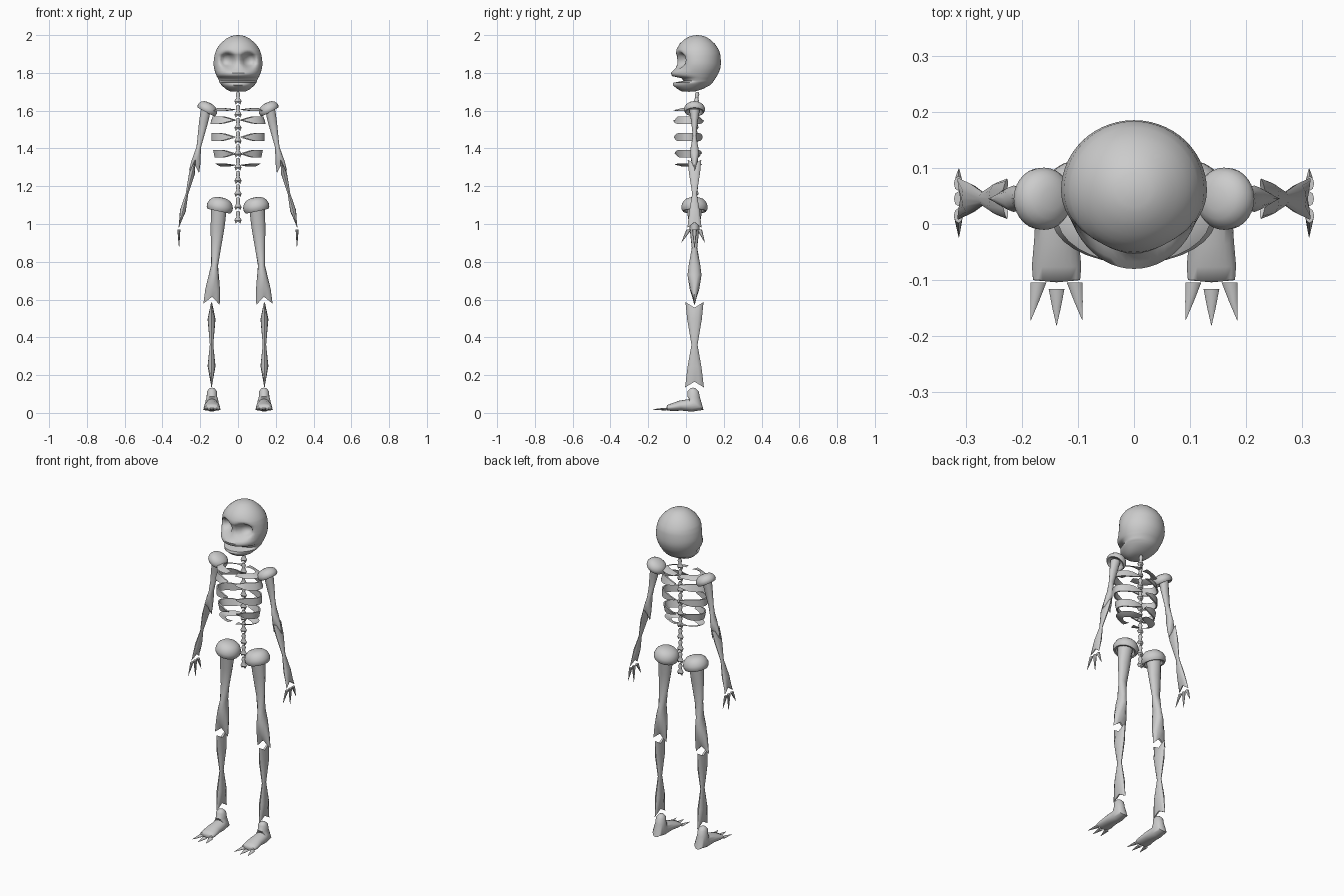
import bpy, bmesh, math
from mathutils import Vector, Matrix

if "Cube" in bpy.data.objects:
    bpy.data.objects.remove(bpy.data.objects["Cube"])


def make(name, rings, tips=None, closed=False, angle=40):
    """Skin a list of vertex rings; tips are optional end centre points."""
    bm = bmesh.new()
    vr = [[bm.verts.new(p) for p in r] for r in rings]
    n = len(vr[0])
    pairs = list(zip(vr, vr[1:])) + ([(vr[-1], vr[0])] if closed else [])
    for a, b in pairs:
        for i in range(n):
            j = (i + 1) % n
            bm.faces.new((a[i], a[j], b[j], b[i]))
    if tips:
        for ring, tip in ((vr[0], tips[0]), (vr[-1], tips[1])):
            c = bm.verts.new(tip)
            for i in range(n):
                bm.faces.new((ring[i], ring[(i + 1) % n], c))
    bmesh.ops.recalc_face_normals(bm, faces=bm.faces)
    me = bpy.data.meshes.new(name)
    bm.to_mesh(me)
    bm.free()
    ob = bpy.data.objects.new(name, me)
    bpy.context.collection.objects.link(ob)
    bpy.context.view_layer.objects.active = ob
    ob.select_set(True)
    bpy.ops.object.shade_smooth_by_angle(angle=math.radians(angle))
    ob.select_set(False)
    return ob


def circle(n):
    return [(math.cos(2 * math.pi * i / n), math.sin(2 * math.pi * i / n)) for i in range(n)]


def bone(name, a, b, profile, scale=1, fork=(0, 0), axis=0):
    """Tapered bone from a to b; the ends are notched by fork depth across the axis."""
    a, b = Vector(a), Vector(b)
    d = b - a
    dn = d.normalized()
    v = Vector((0, 1, 0))
    u = v.cross(dn).normalized()
    rings = []
    for k, (t, rx, ry) in enumerate(profile):
        cut = fork[0] if k == 0 else -fork[1] if k == len(profile) - 1 else 0
        rings.append([a + d * t + u * rx * scale * p[0] + v * ry * scale * p[1]
                      + dn * cut * (1 - abs(p[axis])) for p in circle(12)])
    return make(name, rings, (a + dn * fork[0], b - dn * fork[1]))


def cap(name, centre, r, h, tilt):
    """Domed joint cap with a hollow underside."""
    prof = [(0.35, 0.96), (0.65, 0.84), (0.87, 0.6), (0.99, 0.25), (0.98, -0.05), (0.88, -0.25),
            (0.74, -0.22), (0.66, 0.05), (0.35, 0.3)]
    m = Matrix.Translation(centre) @ Matrix.Rotation(tilt, 4, 'Y')
    rings = [[m @ Vector((r * pr * c, r * pr * s, h * pz)) for c, s in circle(28)] for pr, pz in prof]
    make(name, rings, (m @ Vector((0, 0, h)), m @ Vector((0, 0, h * 0.35))), angle=60)


def claw(name, base, tip, u, v):
    """Flattened pointed claw."""
    base, tip, u, v = map(Vector, (base, tip, u, v))
    rings = [[base.lerp(tip, t) + (u * c + v * s) * k for c, s in circle(8)]
             for t, k in ((0, 1), (0.5, 0.55), (0.97, 0.04))]
    make(name, rings, (base, tip))


# Skull: stacked rings of z, half width, front y, back y
rows = [(1.998, .02, .04, .08), (1.993, .04, .02, .10), (1.98, .064, -.005, .124), (1.955, .093, -.033, .152),
        (1.925, .114, -.05, .172), (1.905, .121, -.053, .18), (1.89, .125, -.048, .183),
        (1.85, .13, -.044, .185), (1.825, .127, -.055, .182), (1.80, .12, -.08, .173),
        (1.783, .113, -.074, .164), (1.772, .107, -.025, .156), (1.758, .1, -.012, .147),
        (1.748, .097, -.066, .14), (1.735, .087, -.07, .127), (1.715, .066, -.046, .09), (1.702, .042, -.022, .05)]
fine = []
for p, q in zip(rows, rows[1:]):
    fine += [p, tuple((m + n) / 2 for m, n in zip(p, q))]
fine.append(rows[-1])
rings = []
for z, w, yf, yb in fine:
    ym = max(min(.06, yf + (yb - yf) * .55), yf)
    ring = []
    for c, s in circle(56):
        x = w * c
        y = ym + s * ((yb - ym) if s > 0 else (ym - yf))
        if s < 0:  # eye sockets
            e = ((abs(x) - .056) / .036) ** 2 + ((z - 1.868) / .036) ** 2
            y += .05 * math.exp(-e * e) * min(1, -s * 1.6)
        ring.append((x, y, z))
    rings.append(ring)
make("skull", rings, ((0, .06, 2.0), (0, .015, 1.70)), angle=60)

# Spine of pinched vertebrae
vertebra = [(0, .007, .006), (.2, .012, .012), (.45, .008, .008), (.75, .019, .014), (1, .012, .006)]
for i in range(10):
    z = 1.70 - i * .07
    y = .06 if i == 0 else .053
    bone("vertebra", (0, y, z), (0, .053, z - .067), vertebra, 1, (0, .012))

# Ribs: curved bands of z, half width, half height, inward slant
for z, rx, hh, slant in ((1.605, .118, .008, .03), (1.55, .137, .02, .012), (1.46, .137, .021, 0),
                         (1.372, .124, .02, -.008), (1.312, .103, .008, -.03)):
    for s in (1, -1):
        rings = []
        for k in range(15):
            t = k / 14
            ang = math.radians(84 - 162 * t)
            taper = min(1, .15 + 5 * min(t, 1 - t))
            ring = []
            for e, f in ((-1, -1), (1, -1), (1, 1), (-1, 1)):
                grow = .004 * e + slant * .5 * -f
                ring.append((s * (rx + grow) * math.cos(ang), .012 + (rx * .53 + grow) * math.sin(ang),
                             z + f * hh * taper))
            rings.append(ring)
        make("rib", rings, ([sum(c) / 4 for c in zip(*rings[0])], [sum(c) / 4 for c in zip(*rings[-1])]))

upper = [(0, .04, .042), (.2, .036, .026), (.42, .026, .014), (.6, .018, .03), (.7, .026, .036),
         (.85, .038, .024), (1, .042, .005)]
lower = [(0, .006, .048), (.2, .021, .039), (.5, .009, .016), (.75, .021, .036), (1, .004, .05)]

for s in (1, -1):
    # Shoulder and hip caps
    cap("shoulder_cap", (s * .165, .045, 1.602), .056, .042, -s * math.radians(28))
    cap("hip_cap", (s * .098, .045, 1.082), .07, .06, -s * math.radians(12))

    # Arms
    bone("upper_arm", (s * .17, .045, 1.605), (s * .233, .045, 1.275), upper, .66, (0, .035), 0)
    bone("forearm", (s * .226, .045, 1.34), (s * .314, .045, .98), lower, .75, (.025, .03), 1)
    for y0, y1, z1 in ((.015, -.025, .9), (.045, .045, .868), (.072, .1, .9)):
        claw("finger_claw", (s * .313, y0, .97), (s * .312, y1, z1), (.008, 0, 0), (0, .013, 0))

    # Legs
    bone("thigh", (s * .1, .045, 1.09), (s * .14, .045, .575), upper, 1.03, (0, .04), 0)
    bone("shin", (s * .14, .045, .587), (s * .14, .045, .135), lower, 1, (.03, .03), 1)

    # Foot swept from ankle to toes: y, z, half width, half thickness, direction
    rings = []
    for y, z, w, h, deg in ((.037, .13, .014, .014, 90), (.038, .115, .026, .029, 90), (.041, .085, .028, .033, 85),
                            (.05, .052, .036, .056, 50), (.025, .04, .037, .034, 12), (-.03, .038, .04, .027, 15),
                            (-.075, .03, .044, .02, 5), (-.1, .027, .042, .014, 0)):
        a = math.radians(deg)
        rings.append([(s * .138 + w * c, y - h * q * math.sin(a) * -1, z - h * q * math.cos(a) * -1)
                      if deg == 90 else (s * .138 + w * c, y - h * q * math.sin(a), z + h * q * math.cos(a))
                      for c, q in [(c, -q if deg == 90 else q) for c, q in circle(20)]])
    make("foot", rings, ((s * .138, .037, .134), (s * .138, -.104, .026)), angle=60)
    for x0, x1, y0, y1 in ((-.032, -.046, -.104, -.172), (0, 0, -.116, -.182), (.032, .046, -.104, -.172)):
        claw("toe_claw", (s * .138 + x0, y0, .02), (s * .138 + x1, y1, .018), (.014, 0, 0), (0, 0, .007))
